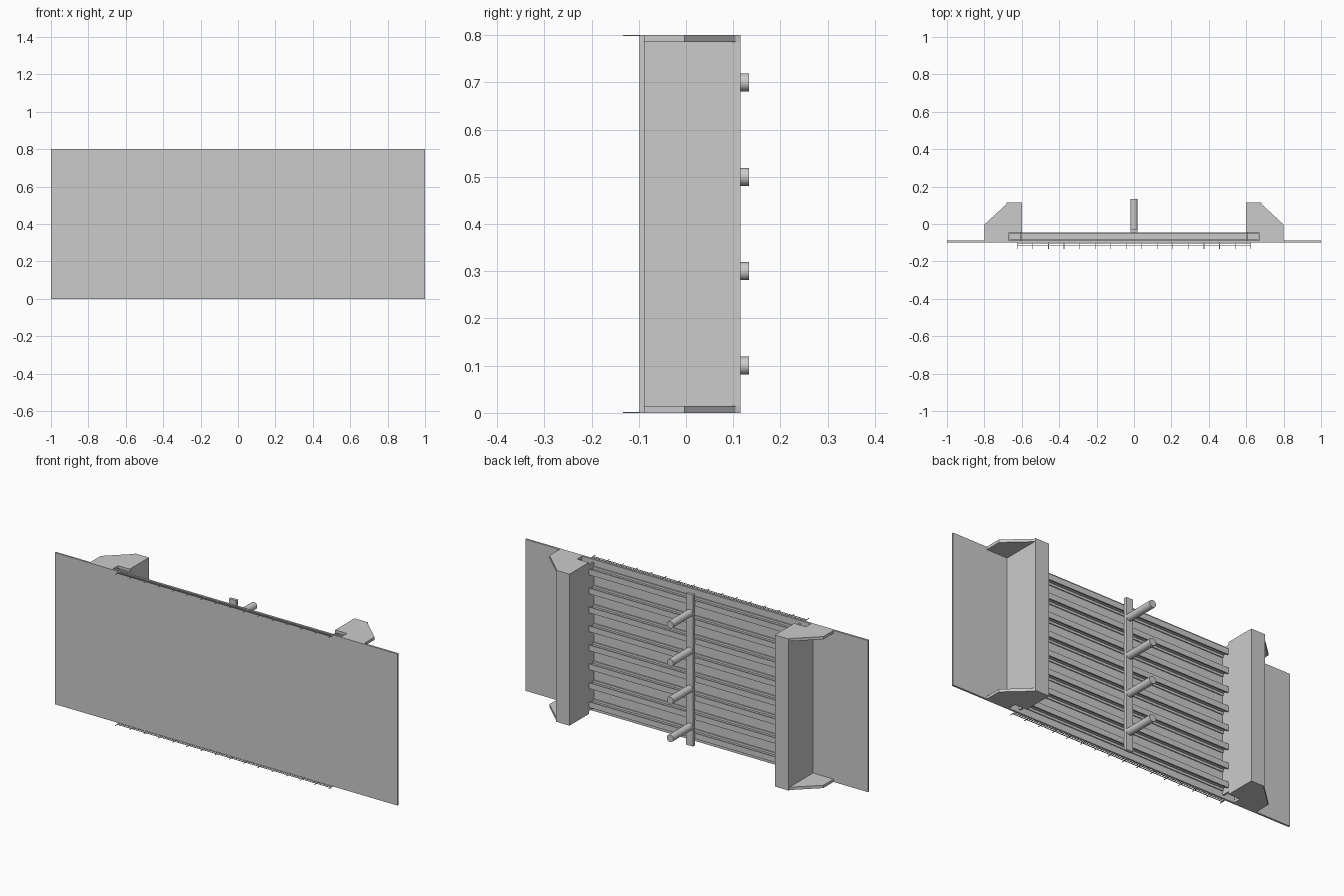
import bpy, bmesh, math
from mathutils import Vector

if "Cube" in bpy.data.objects:
    bpy.data.objects.remove(bpy.data.objects["Cube"])


def prism(name, pts, lo, hi, axis):
    """Extrude a closed 2D profile; axis 'x' uses (y,z) points, 'z' uses (x,y)."""
    def place(p, t):
        return (t, p[0], p[1]) if axis == 'x' else (p[0], p[1], t)
    bm = bmesh.new()
    face = bm.faces.new([bm.verts.new(place(p, lo)) for p in pts])
    ext = bmesh.ops.extrude_face_region(bm, geom=[face])
    move = Vector(place((0, 0), hi - lo))
    verts = [v for v in ext['geom'] if isinstance(v, bmesh.types.BMVert)]
    bmesh.ops.translate(bm, verts=verts, vec=move)
    bmesh.ops.recalc_face_normals(bm, faces=bm.faces)
    me = bpy.data.meshes.new(name)
    bm.to_mesh(me)
    bm.free()
    ob = bpy.data.objects.new(name, me)
    bpy.context.collection.objects.link(ob)
    return ob


def box(name, x0, x1, y0, y1, z0, z1):
    return prism(name, [(x0, y0), (x1, y0), (x1, y1), (x0, y1)], z0, z1, 'z')


H = 0.8

# Front plate
box("front_plate", -1, 1, -0.098, -0.088, 0, H)

# Horizontal I-section stiffeners behind the plate
half = [(-0.088, 0.015), (-0.083, 0.015), (-0.083, 0.003),
        (-0.053, 0.003), (-0.053, 0.015), (-0.046, 0.015)]
section = half + [(y, -z) for y, z in reversed(half)]
for i in range(8):
    zc = 0.05 + 0.1 * i
    prism("stiffener", [(y, zc + z) for y, z in section], -0.665, 0.665, 'x')

# Side columns: hollow section with a notched bracket plate at each end
channel = [(0.6, -0.046), (0.608, -0.046), (0.608, 0.107), (0.672, 0.107),
           (0.672, -0.088), (0.68, -0.088), (0.68, 0.115), (0.6, 0.115)]
bracket = [(0.6, -0.046), (0.668, -0.046), (0.668, -0.088), (0.8, -0.088), (0.8, -0.003),
           (0.683, 0.105), (0.68, 0.115), (0.6, 0.115)]
for s in (-1, 1):
    prism("side_column", [(s * x, y) for x, y in channel], 0, H, 'z')
    box("column_inner_foot", min(s * 0.6, s * 0.608), max(s * 0.6, s * 0.608),
        -0.088, -0.046, 0.015, H - 0.015)
    for z in (0, H - 0.015):
        prism("end_bracket", [(s * x, y) for x, y in bracket], z, z + 0.015, 'z')

# Centre post with four round pegs
box("centre_post", -0.02, 0.02, -0.046, -0.03, 0, H)
for z in (0.1, 0.3, 0.5, 0.7):
    bpy.ops.mesh.primitive_cylinder_add(vertices=32, radius=0.019, depth=0.168,
                                        location=(0, 0.049, z), rotation=(math.pi / 2, 0, 0))
    bpy.context.object.name = "peg"
    bpy.ops.object.shade_smooth_by_angle()

# Thin ladder strips in front of the top and bottom edges
for z in (0, H - 0.002):
    for y in (-0.105, -0.116):
        box("ladder_rail", -0.625, 0.625, y - 0.002, y + 0.002, z, z + 0.002)
    for i in range(16):
        x = -0.6235 + i * 1.247 / 15
        box("ladder_rung", x - 0.0015, x + 0.0015, -0.133, -0.098, z, z + 0.002)
